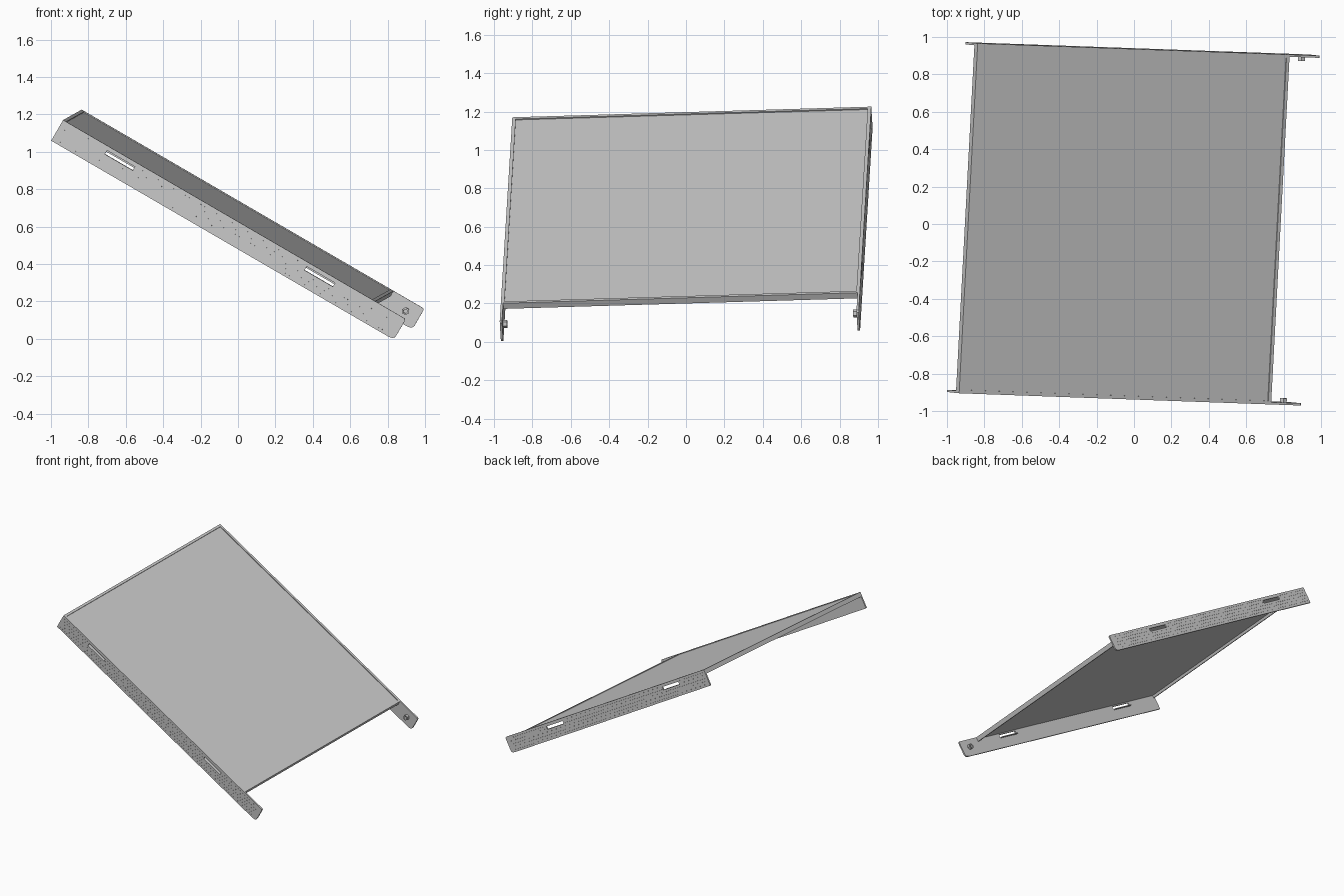
import bpy, bmesh, math
from mathutils import Matrix, Vector

if "Cube" in bpy.data.objects:
    bpy.data.objects.remove(bpy.data.objects["Cube"])

# Tilted frame: u runs down the slope, v across, n out of the panel
U = Vector((0.864, -0.031, -0.502)).normalized()
V = Vector((0.0534, 0.998, 0.0294))
V = (V - U * V.dot(U)).normalized()
N = U.cross(V)
FRAME = Matrix((U, V, N)).transposed().to_4x4()
FRAME.translation = (-0.935, -0.905, 1.17)

PANEL_L, PANEL_W = 1.93, 1.874
PLATE_L, PLATE_H, PLATE_T = 2.12, 0.128, 0.012
SLOTS = [(0.285, 0.457), (1.52, 1.695)]
SLOT_LOW, SLOT_HIGH = -0.046, -0.023


def finish(name, bm):
    bmesh.ops.recalc_face_normals(bm, faces=bm.faces[:])
    me = bpy.data.meshes.new(name)
    bm.to_mesh(me)
    bm.free()
    ob = bpy.data.objects.new(name, me)
    bpy.context.collection.objects.link(ob)
    ob.matrix_world = FRAME
    return ob


def add_box(bm, lo, hi):
    lo, hi = Vector(lo), Vector(hi)
    m = Matrix.Translation((lo + hi) / 2) @ Matrix.Diagonal((*(hi - lo), 1))
    return bmesh.ops.create_cube(bm, size=1, matrix=m)['verts']


def add_prism(bm, pts, y0, y1):
    """Extrude a (u, n) outline from y0 to y1."""
    face = bm.faces.new([bm.verts.new((x, y0, z)) for x, z in pts])
    new = bmesh.ops.extrude_face_region(bm, geom=[face])['geom']
    verts = [g for g in new if isinstance(g, bmesh.types.BMVert)]
    bmesh.ops.translate(bm, verts=verts, vec=(0, y1 - y0, 0))


def circle(x, z, r, n):
    return [(x + r * math.cos(2 * math.pi * i / n), z + r * math.sin(2 * math.pi * i / n))
            for i in range(n)]


def cut(ob, cutter):
    cutter.hide_render = True
    mod = ob.modifiers.new("cut", 'BOOLEAN')
    mod.object = cutter
    mod.operation = 'DIFFERENCE'
    mod.solver = 'EXACT'
    bpy.context.view_layer.objects.active = ob
    bpy.ops.object.modifier_apply(modifier=mod.name)
    bpy.data.objects.remove(cutter)


# Panel sheet with a shallow recess inside its rim
bm = bmesh.new()
add_box(bm, (0, 0, -0.014), (PANEL_L, PANEL_W, 0))
top = max(bm.faces, key=lambda f: f.calc_center_median().z)
bmesh.ops.inset_region(bm, faces=[top], thickness=0.026)
inner = bmesh.ops.extrude_face_region(bm, geom=[top])['geom']
bmesh.ops.translate(bm, verts=[g for g in inner if isinstance(g, bmesh.types.BMVert)],
                    vec=(0, 0, -0.006))
bmesh.ops.delete(bm, geom=[top], context='FACES_ONLY')
finish("panel", bm)

# Down-turned lips at the upper and lower ends
for name, x in (("upper_lip", 0), ("lower_lip", PANEL_L - 0.014)):
    bm = bmesh.new()
    add_box(bm, (x, PLATE_T, -0.034), (x + 0.014, PANEL_W - PLATE_T, -0.012))
    finish(name, bm)

# Side plates, slots, dimples, slot tabs and pivot nuts
for side, outer, inward in (("front", 0, 1), ("back", PANEL_W, -1)):
    def y(d):
        return outer + inward * d

    bm = bmesh.new()
    outline = [(0, 0), (0, -PLATE_H), (2.085, -PLATE_H), (2.108, -PLATE_H + 0.004),
               (PLATE_L - 0.003, -PLATE_H + 0.013), (PLATE_L, -PLATE_H + 0.025),
               (PLATE_L, -0.008), (PLATE_L - 0.008, 0)]
    add_prism(bm, outline, y(0), y(PLATE_T))
    plate = finish(side + "_side_plate", bm)

    # Through slots and rows of shallow dimples on the outer face
    bm = bmesh.new()
    for a, b in SLOTS:
        add_prism(bm, [(a, SLOT_LOW), (b, SLOT_LOW), (b, SLOT_HIGH), (a, SLOT_HIGH)],
                  y(-0.02), y(0.04))
    for row in range(5):
        z = -0.018 - row * 0.023
        for col in range(86):
            x = 0.025 + col * 0.024 + (row % 2) * 0.012
            near_slot = any(a - 0.01 < x < b + 0.01 for a, b in SLOTS) and z > -0.058
            if not near_slot and x < PLATE_L - 0.03:
                add_prism(bm, circle(x, z, 0.0032, 6), y(-0.003), y(0.003))
    cut(plate, finish("cutter", bm))

    # Small folded tabs behind the slots
    bm = bmesh.new()
    for a, b in SLOTS:
        ys = sorted((y(PLATE_T - 0.002), y(0.032)))
        add_box(bm, (a, ys[0], SLOT_LOW - 0.005), (b, ys[1], SLOT_LOW))
    finish(side + "_slot_tabs", bm)

    # Hexagonal pivot nut on the inner face
    bm = bmesh.new()
    add_prism(bm, circle(2.04, -0.061, 0.021, 6), y(PLATE_T - 0.001), y(0.034))
    nut = finish(side + "_pivot_nut", bm)
    bm = bmesh.new()
    add_prism(bm, circle(2.04, -0.061, 0.011, 12), y(0.015), y(0.05))
    cut(nut, finish("cutter", bm))
